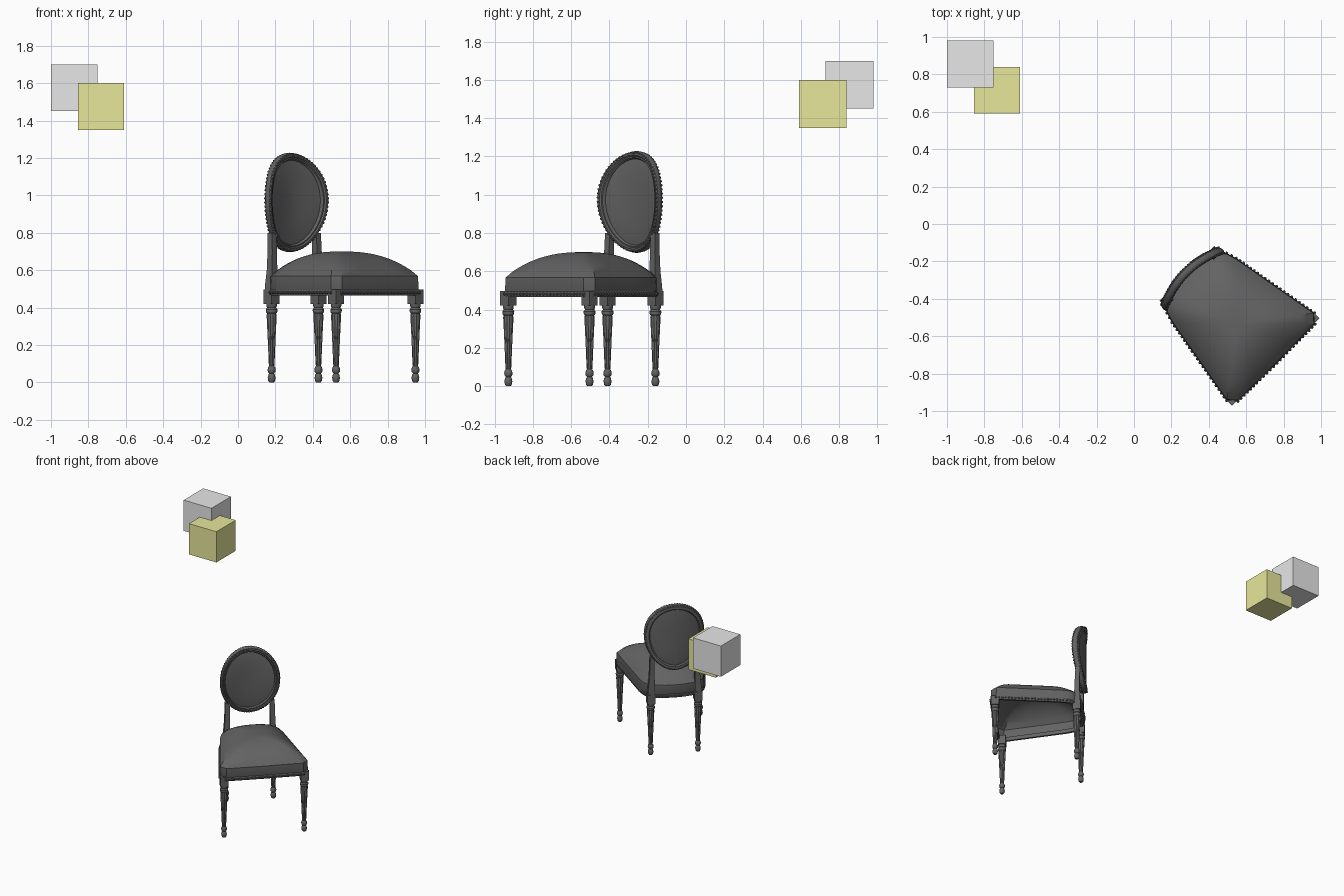
import bpy, bmesh, math
from mathutils import Matrix, Vector

old = bpy.data.objects.get("Cube")
if old:
    bpy.data.objects.remove(old, do_unlink=True)


def material(name, color):
    m = bpy.data.materials.new(name)
    m.use_nodes = True
    m.diffuse_color = (*color, 1)
    m.node_tree.nodes["Principled BSDF"].inputs["Base Color"].default_value = (*color, 1)
    return m


CHARCOAL = material("charcoal", (0.125, 0.125, 0.125))
GREY = material("light_grey", (0.8, 0.8, 0.8))
YELLOW = material("pale_yellow", (0.8, 0.8, 0.33))

# The chair is built facing -y around its back legs, then turned into place
PLACE = Matrix.Translation((0.305, -0.285, 0)) @ Matrix.Rotation(math.radians(45), 4, "Z")
chair_parts = []


def finish(name, bm, mat, place=PLACE):
    bmesh.ops.recalc_face_normals(bm, faces=bm.faces)
    mesh = bpy.data.meshes.new(name)
    bm.to_mesh(mesh)
    bm.free()
    mesh.materials.append(mat)
    obj = bpy.data.objects.new(name, mesh)
    obj.matrix_world = place
    bpy.context.collection.objects.link(obj)
    if mat is CHARCOAL:
        chair_parts.append(obj)
    return obj


def loft(name, rings, cap_start=True, cap_end=True, loop=False):
    """Skin a list of equal closed rings of points."""
    bm = bmesh.new()
    rows = [[bm.verts.new(p) for p in ring] for ring in rings]
    n = len(rows[0])
    pairs = list(zip(rows, rows[1:]))
    if loop:
        pairs.append((rows[-1], rows[0]))
    for a, b in pairs:
        for i in range(n):
            j = (i + 1) % n
            bm.faces.new((a[i], a[j], b[j], b[i]))
    if cap_start and not loop:
        bm.faces.new(rows[0])
    if cap_end and not loop:
        bm.faces.new(rows[-1])
    return finish(name, bm, CHARCOAL)


def box(name, center, size, mat, place=PLACE):
    bm = bmesh.new()
    bmesh.ops.create_cube(bm, size=1)
    bmesh.ops.scale(bm, vec=size, verts=bm.verts)
    bmesh.ops.translate(bm, vec=center, verts=bm.verts)
    return finish(name, bm, mat, place)


def beads(name, points, radius):
    bm = bmesh.new()
    for p in points:
        bmesh.ops.create_icosphere(bm, subdivisions=1, radius=radius,
                                   matrix=Matrix.Translation(p))
    finish(name, bm, CHARCOAL)


# Turned legs: (height, radius, flute depth)
LEG = [(0, .012, 0), (.008, .018, 0), (.025, .021, 0), (.042, .017, 0), (.048, .013, 0),
       (.056, .02, 0), (.068, .022, 0), (.08, .019, 0), (.088, .014, 0), (.1, .016, .12),
       (.24, .022, .12), (.36, .028, .12), (.368, .024, 0), (.376, .03, 0),
       (.39, .031, 0), (.4, .024, 0), (.408, .028, 0), (.43, .028, 0)]


def leg(name, x, y):
    rings = []
    for z, r, flute in LEG:
        ring = []
        for i in range(24):
            a = math.tau * i / 24
            q = r * (1 - flute * (i % 2))
            ring.append((x + q * math.cos(a), y + q * math.sin(a), z))
        rings.append(ring)
    loft(name, rings)
    box(name + "_block", (x, y, .458), (.06, .06, .076), CHARCOAL)


for side, label in ((1, "left"), (-1, "right")):
    leg("front_leg_" + label, side * .3, -.61)
    leg("back_leg_" + label, side * .177, 0)
    # Back posts rising to the oval
    post = []
    for x, y, z, h in ((.177, 0, .45, .027), (.176, .001, .52, .025), (.172, .002, .6, .02),
                       (.169, .003, .7, .018), (.168, .007, .8, .017)):
        post.append([(side * x + sx * h, y + sy * h, z)
                     for sx, sy in ((-1, -1), (1, -1), (1, 1), (-1, 1))])
    loft("back_post_" + label, post)

# Seat outline: straight front, clipped front corners, curved back
HALF = [(.15, -.646), (.29, -.645), (.33, -.6), (.3, -.43), (.27, -.26),
        (.242, -.1), (.225, -.045), (.195, -.005), (.14, .02), (.07, .034)]
OUTLINE = [(0, -.648)] + HALF + [(0, .038)] + [(-x, y) for x, y in reversed(HALF)]
MID = -.35


def outline(s, z):
    return [Vector((x * s, MID + (y - MID) * s, z)) for x, y in OUTLINE]


# Upholstered seat, open underneath
seat = [outline(.985, .485), outline(1, .5), outline(.99, .568)]
for k in range(1, 13):
    s = 1 - k / 12.2
    seat.append(outline(s * .985, .574 + .126 * (1 - s ** 2.5)))
loft("seat_cushion", seat, cap_start=False)

# Seat rail and carved trim
loft("seat_rail", [outline(.995, .466), outline(1.005, .472), outline(1.005, .49),
                   outline(.99, .497), outline(.94, .497), outline(.94, .466)], loop=True)
trim = []
edge = outline(1.006, .481)
for a, b in zip(edge, edge[1:] + edge[:1]):
    count = max(1, round((b - a).length / .024))
    trim += [a.lerp(b, i / count) for i in range(count)]
beads("rail_beading", trim, .009)


# Oval back, curved around the sitter
def bend(x):
    return .04 - .055 * (x / .225) ** 2


def oval(a, grow=0, depth=0):
    x = (.205 + grow) * math.cos(a) * (1 + .05 * math.sin(a))
    z = .962 + (.245 + grow) * math.sin(a)
    return Vector((x, bend(x) + depth, z))


STEPS = 72
ANGLES = [math.tau * i / STEPS for i in range(STEPS)]
FRAME = [(-.02, -.012), (-.013, -.022), (-.006, -.02), (0, -.026), (.01, -.024), (.018, -.014),
         (.021, 0), (.018, .014), (.008, .022), (-.012, .022), (-.02, .012)]
loft("back_frame", [[oval(a, g, d) for g, d in FRAME] for a in ANGLES], loop=True)
beads("back_frame_front_beading", [oval(a, .011, -.021) for a in ANGLES], .0075)
beads("back_frame_rear_beading", [oval(a, .011, .019) for a in ANGLES], .0075)


# Padded panel, front and rear skins in one
def panel_ring(s, depth):
    ring = []
    for a in ANGLES:
        p = oval(a, -.016)
        x = p.x * s
        ring.append((x, bend(x) + depth, .962 + (p.z - .962) * s))
    return ring


SCALES = [.02, .25, .5, .75, .92, 1]
front_skin = [panel_ring(s, -.008 - .012 * (1 - s ** 4)) for s in SCALES]
rear_skin = [panel_ring(s, .008 + .006 * (1 - s ** 4)) for s in reversed(SCALES)]
loft("back_panel", front_skin + rear_skin)
box("back_seam", (0, .054, .962), (.006, .006, .45), CHARCOAL)

# Two overlapping cubes
world = Matrix.Identity(4)
box("grey_block", (-.875, .855, 1.575), (.25, .25, .25), GREY, world)
box("yellow_block", (-.732, .715, 1.475), (.247, .247, .25), YELLOW, world)

# Smooth shading on the chair, with sharp edges kept
bpy.ops.object.select_all(action="DESELECT")
for obj in chair_parts:
    obj.select_set(True)
bpy.context.view_layer.objects.active = chair_parts[0]
bpy.ops.object.shade_smooth_by_angle(angle=math.radians(32))
bpy.ops.object.select_all(action="DESELECT")
